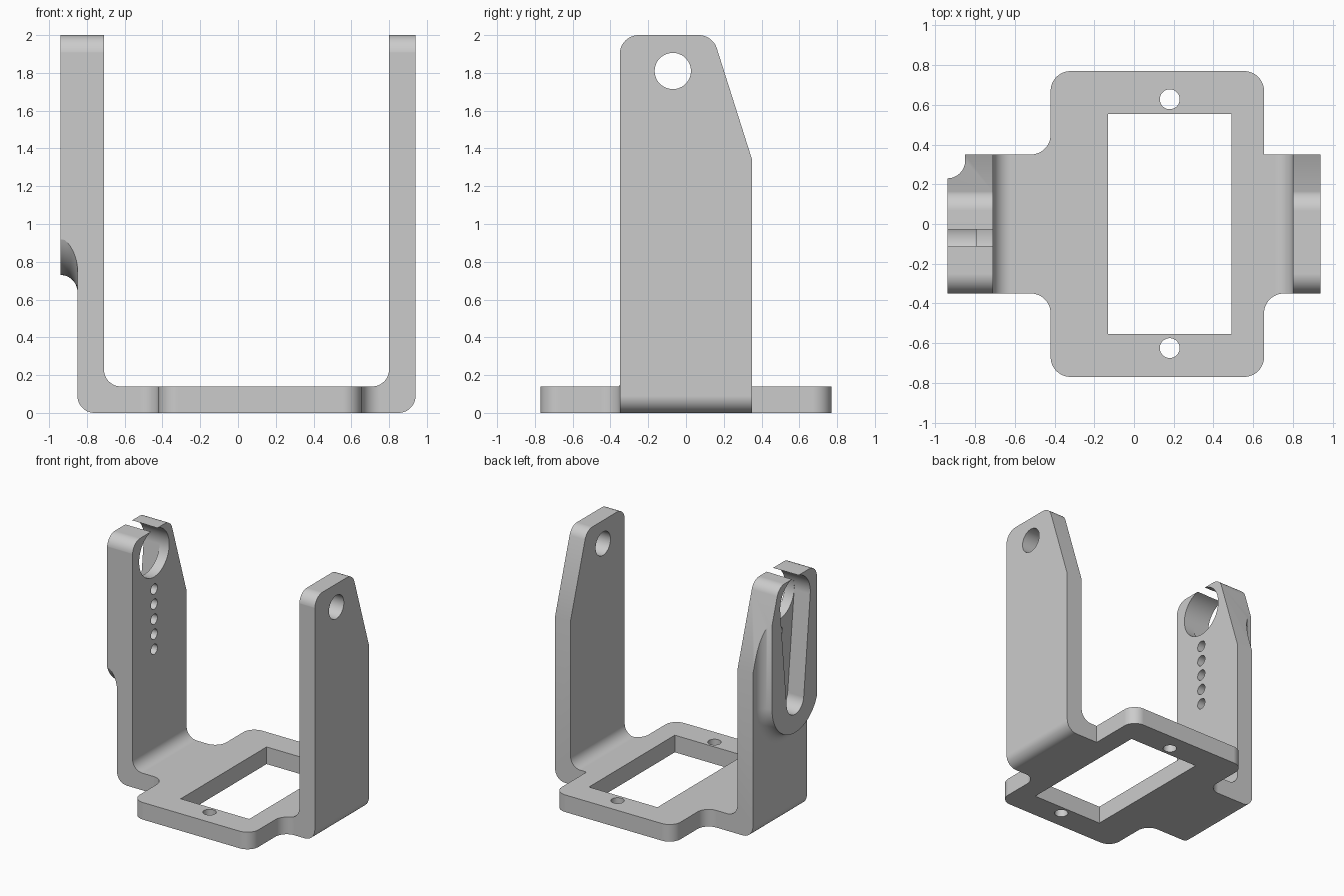
import bpy, bmesh
from math import sin, cos, pi, tan, asin
from mathutils import Vector

if "Cube" in bpy.data.objects:
    bpy.data.objects.remove(bpy.data.objects["Cube"])

GREY = (0.6, 0.6, 0.6, 1)
mat = bpy.data.materials.new("plain_grey")
mat.use_nodes = True
mat.diffuse_color = GREY
mat.node_tree.nodes["Principled BSDF"].inputs["Base Color"].default_value = GREY


def rounded(points, steps=12):
    """Outline from (u, v, radius) corners, convex or concave."""
    out = []
    for i, (u, v, r) in enumerate(points):
        p = Vector((u, v))
        if not r:
            out.append(p)
            continue
        a = (Vector(points[i - 1][:2]) - p).normalized()
        b = (Vector(points[(i + 1) % len(points)][:2]) - p).normalized()
        half = a.angle(b) / 2
        centre = p + (a + b).normalized() * r / sin(half)
        start = p + a * r / tan(half) - centre
        end = p + b * r / tan(half) - centre
        sweep = pi - 2 * half
        for k in range(steps + 1):
            t = k / steps
            out.append(centre + (start * sin((1 - t) * sweep)
                                 + end * sin(t * sweep)) / sin(sweep))
    return out


def arc(u, v, r, a0, a1, n):
    return [Vector((u + r * cos(a0 + (a1 - a0) * k / n),
                    v + r * sin(a0 + (a1 - a0) * k / n))) for k in range(n + 1)]


def circle(u, v, r, n=48):
    return arc(u, v, r, 0, 2 * pi, n)[:-1]


def place(axis, u, v, w):
    return {"x": (w, u, v), "y": (u, w, v), "z": (u, v, w)}[axis]


def loft(name, axis, layers):
    """Solid through matching outlines, each layer = (depth, outline)."""
    bm = bmesh.new()
    rings = [[bm.verts.new(place(axis, p[0], p[1], w)) for p in pts]
             for w, pts in layers]
    n = len(rings[0])
    for lo, hi in zip(rings, rings[1:]):
        for i in range(n):
            j = (i + 1) % n
            bm.faces.new((lo[i], lo[j], hi[j], hi[i]))
    bm.faces.new(rings[0])
    bm.faces.new(rings[-1])
    bmesh.ops.recalc_face_normals(bm, faces=bm.faces)
    me = bpy.data.meshes.new(name)
    bm.to_mesh(me)
    bm.free()
    me.materials.append(mat)
    ob = bpy.data.objects.new(name, me)
    bpy.context.collection.objects.link(ob)
    return ob


def prism(name, axis, pts, w0, w1):
    return loft(name, axis, [(w0, pts), (w1, pts)])


def combine(target, tool, operation):
    m = target.modifiers.new("combine", "BOOLEAN")
    m.operation, m.solver, m.object = operation, "EXACT", tool
    bpy.context.view_layer.objects.active = target
    bpy.ops.object.modifier_apply(modifier=m.name)
    bpy.data.objects.remove(tool)


# U-shaped section: floor and both arms
R = 0.09
bracket = prism("bracket", "y", rounded([
    (-0.85, 0, R), (0.94, 0, R), (0.94, 2.2, 0), (0.80, 2.2, 0),
    (0.80, 0.14, R), (-0.71, 0.14, R), (-0.71, 2.2, 0), (-0.85, 2.2, 0)]), -1, 1)

# Raised boss on the right arm, flared by a concave fillet
CY, CZ = -0.07, 1.03


def boss_outline(r):
    return arc(CY, CZ, r, pi, 2 * pi, 48) + [Vector((CY + r, 2.2)), Vector((CY - r, 2.2))]


flare = [(-0.94 + R * sin(k * pi / 24), boss_outline(0.39 - R * cos(k * pi / 24)))
         for k in range(13)]
combine(bracket, loft("boss", "x", flare + [(-0.78, boss_outline(0.39))]), "UNION")

# Plan outline: wide plate crossed by the narrow strip
C = 0.1
plan = rounded([
    (-1.1, -0.35, 0), (-0.42, -0.35, C), (-0.42, -0.77, C), (0.655, -0.77, C),
    (0.655, -0.35, C), (1.1, -0.35, 0), (1.1, 0.35, 0), (0.655, 0.35, 0),
    (0.655, 0.77, C), (-0.42, 0.77, C), (-0.42, 0.35, C), (-1.1, 0.35, 0)])
combine(bracket, prism("plan", "z", plan, -1, 3), "INTERSECT")

# Side outline: sloped back edge and rounded arm tops
side = rounded([
    (-1, -0.5, 0), (1, -0.5, 0), (1, 0.5, 0), (0.616, 0.5, 0),
    (0.141, 2, C), (-0.3505, 2, C), (-0.3505, 1.5, 0), (-1, 1.5, 0)])
combine(bracket, prism("side", "x", side, -1.2, 1.2), "INTERSECT")

# Floor window and its two screw holes
window = rounded([(-0.13, -0.555, 0), (0.49, -0.555, 0), (0.49, 0.555, 0), (-0.13, 0.555, 0)])
combine(bracket, prism("window", "z", window, -1, 0.5), "DIFFERENCE")
for y in (-0.625, 0.628):
    combine(bracket, prism("screw_hole", "z", circle(0.18, y, 0.05), -1, 0.5), "DIFFERENCE")

# Pivot hole in the left arm
TOP = 1.81
combine(bracket, prism("pivot_hole", "x", circle(CY, TOP, 0.096), 0.5, 1.2), "DIFFERENCE")

# Tapered pocket in the boss, with a round hole breaking through the top
BIG, SMALL, LOW = 0.195, 0.11, 0.99
tilt = asin((BIG - SMALL) / (TOP - LOW))
pocket = (arc(CY, TOP, BIG, -tilt, pi + tilt, 48)
          + arc(CY, LOW, SMALL, pi + tilt, 2 * pi - tilt, 24))
combine(bracket, prism("pocket", "x", pocket, -1.2, -0.795), "DIFFERENCE")
combine(bracket, prism("horn_hole", "x", circle(CY, TOP, 0.1945, 96), -0.82, -0.5), "DIFFERENCE")

# Row of small holes below
for k in range(5):
    combine(bracket, prism("small_hole", "x", circle(CY, 1.515 - 0.123 * k, 0.042, 32),
                           -0.83, -0.5), "DIFFERENCE")

# Smooth fillets, flat faces kept flat
bpy.ops.object.select_all(action="DESELECT")
bracket.select_set(True)
bpy.context.view_layer.objects.active = bracket
bpy.ops.object.shade_smooth_by_angle(angle=0.52)
wn = bracket.modifiers.new("flat_faces", "WEIGHTED_NORMAL")
wn.keep_sharp = True
